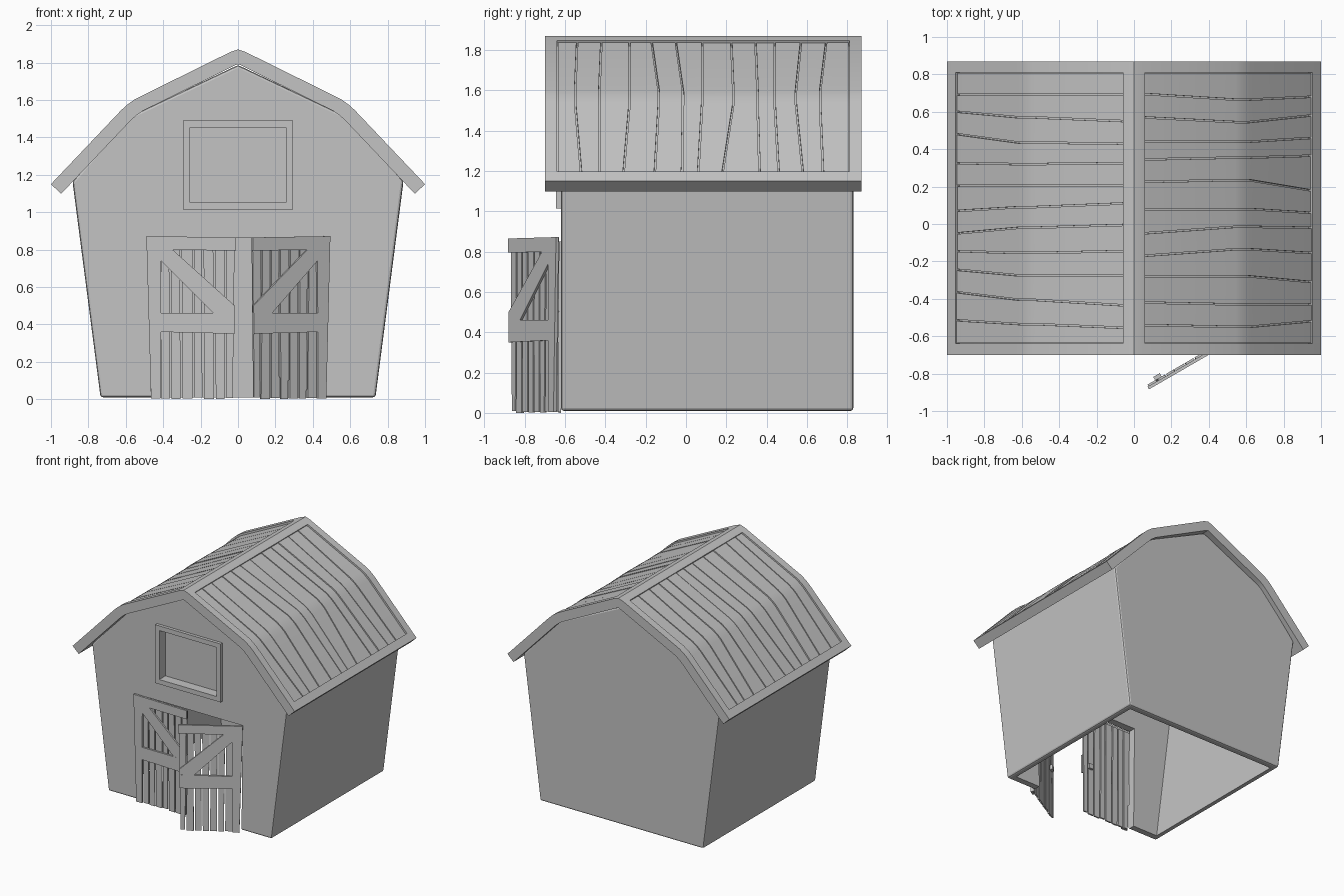
import bpy, bmesh, math, random
from mathutils import Vector

if "Cube" in bpy.data.objects:
    bpy.data.objects.remove(bpy.data.objects["Cube"])

random.seed(4)
grey = bpy.data.materials.new("plain_grey")
grey.diffuse_color = (0.55, 0.55, 0.55, 1)
grey.use_nodes = True
grey.node_tree.nodes["Principled BSDF"].inputs["Base Color"].default_value = grey.diffuse_color


def finish(name, bm, smooth=False):
    bmesh.ops.recalc_face_normals(bm, faces=bm.faces)
    me = bpy.data.meshes.new(name)
    bm.to_mesh(me)
    bm.free()
    me.materials.append(grey)
    ob = bpy.data.objects.new(name, me)
    bpy.context.collection.objects.link(ob)
    if smooth:
        bpy.ops.object.select_all(action='DESELECT')
        ob.select_set(True)
        bpy.context.view_layer.objects.active = ob
        bpy.ops.object.shade_smooth_by_angle(angle=math.radians(30))
    return ob


def loft(bm, rings):
    """Solid through a list of equally long closed rings."""
    rs = [[bm.verts.new(p) for p in r] for r in rings]
    n = len(rs[0])
    for a, b in zip(rs, rs[1:]):
        for i in range(n):
            j = (i + 1) % n
            bm.faces.new((a[i], a[j], b[j], b[i]))
    bm.faces.new(rs[0])
    bm.faces.new(rs[-1])


def prism(name, half, y0, y1):
    """Symmetric outline in x and z, extruded along y."""
    pts = half + [(-x, z) for x, z in reversed(half) if x > 0]
    bm = bmesh.new()
    loft(bm, [[(x, y, z) for x, z in pts] for y in (y0, y1)])
    return finish(name, bm)


def box(bm, x0, x1, y0, y1, z0, z1):
    loft(bm, [[(x0, y, z0), (x1, y, z0), (x1, y, z1), (x0, y, z1)] for y in (y0, y1)])


# barn walls: bevelled shell, open underneath, with door and window openings
walls = prism("barn_walls", [(0.735, 0.01), (0.885, 1.165), (0.595, 1.505), (0, 1.787)],
              -0.62, 0.83)
bev = walls.modifiers.new("soft_edges", 'BEVEL')
bev.width = 0.014
bev.segments = 2
bev.limit_method = 'ANGLE'
bev.angle_limit = math.radians(40)

cutters = [
    prism("inside_cutter", [(0.68, -0.1), (0.835, 1.15), (0.56, 1.465), (0, 1.73)], -0.56, 0.78),
    prism("door_cutter", [(0.465, -0.1), (0.475, 0.865)], -0.8, -0.45),
    prism("window_cutter", [(0.262, 1.05), (0.262, 1.455)], -0.8, -0.45),
]
for c in cutters:
    mod = walls.modifiers.new(c.name, 'BOOLEAN')
    mod.operation = 'DIFFERENCE'
    mod.solver = 'EXACT'
    mod.object = c
    c.hide_render = True
    c.hide_set(True)

# window frame and recessed pane
bm = bmesh.new()
for s in (-1, 1):
    x0, x1 = sorted((s * 0.257, s * 0.295))
    box(bm, x0, x1, -0.645, -0.6, 1.015, 1.49)
for z0, z1 in ((1.015, 1.053), (1.452, 1.49)):
    box(bm, -0.257, 0.257, -0.645, -0.6, z0, z1)
finish("window_frame", bm)
bm = bmesh.new()
box(bm, -0.28, 0.28, -0.56, -0.552, 1.03, 1.475)
finish("window_pane", bm)

# roof outline, right eave to ridge
BEND = [(0.625, 1.545), (0.592, 1.575), (0.55, 1.605)]
RIGHT = [(1.0, 1.15)] + BEND + [(0.04, 1.857), (0, 1.87)]
FULL = RIGHT + [(-x, z) for x, z in reversed(RIGHT[:-1])]
PANEL = [(0.955, 1.197)] + BEND + [(0.06, 1.847)]
FRONT, BACK = -0.70, 0.87
IN_FRONT, IN_BACK = -0.64, 0.81


def normals(path):
    """Outward mitred normals along an outline running right to left."""
    p = [Vector(q) for q in path]
    seg = [Vector(((b - a).y, -(b - a).x)).normalized() for a, b in zip(p, p[1:])]
    out = [seg[0]]
    for a, b in zip(seg, seg[1:]):
        m = (a + b).normalized()
        out.append(m / m.dot(a))
    return out + [seg[-1]]


def sheet(bm, path, lo, hi, top, bottom, side=1):
    """Strip following the roof, between depths top and bottom."""
    rings = []
    for (x, z), n, y0, y1 in zip(path, normals(path), lo, hi):
        t = (side * (x - n.x * top), z - n.y * top)
        b = (side * (x - n.x * bottom), z - n.y * bottom)
        rings.append([(t[0], y0, t[1]), (t[0], y1, t[1]), (b[0], y1, b[1]), (b[0], y0, b[1])])
    loft(bm, rings)


def band(bm, path, y0, y1, top, bottom, side=1):
    sheet(bm, path, [y0] * len(path), [y1] * len(path), top, bottom, side)


# roof deck and raised border
bm = bmesh.new()
band(bm, FULL, IN_FRONT, IN_BACK, 0.03, 0.075)
band(bm, FULL, FRONT, IN_FRONT, 0, 0.075)
band(bm, FULL, IN_BACK, BACK, 0, 0.075)
band(bm, [(0.06, 1.847), (0.04, 1.857), (0, 1.87), (-0.04, 1.857), (-0.06, 1.847)],
     IN_FRONT, IN_BACK, 0, 0.03)
for s in (-1, 1):
    band(bm, [(1.0, 1.15), (0.955, 1.197)], IN_FRONT, IN_BACK, 0, 0.03, s)
finish("roof_frame", bm, True)

# crooked roof planks; each seam gives y at eave, bend and ridge
SEAMS = {
    1: [(-.52, -.55, -.54), (-.43, -.43, -.42), (-.31, -.28, -.28), (-.155, -.135, -.17),
        (-.02, -.015, -.05), (.06, .08, .08), (.18, .235, .225), (.365, .355, .345),
        (.46, .44, .44), (.58, .545, .57), (.68, .665, .695)],
    -1: [(-.515, -.535, -.555), (-.365, -.405, -.435), (-.245, -.275, -.275),
         (-.145, -.155, -.145), (-.05, -.02, -.005), (.07, .09, .11), (.205, .205, .205),
         (.325, .32, .325), (.48, .435, .43), (.60, .57, .55), (.69, .69, .69)],
}
for side, label in ((1, "right"), (-1, "left")):
    bm = bmesh.new()
    seams = [(IN_FRONT,) * 3] + SEAMS[side] + [(IN_BACK,) * 3]
    for a, b in zip(seams, seams[1:]):
        lo = [a[i] + 0.004 for i in (0, 1, 1, 1, 2)]
        hi = [b[i] - 0.004 for i in (0, 1, 1, 1, 2)]
        sheet(bm, PANEL, lo, hi, 0.012 + random.uniform(-0.003, 0.003), 0.031, side)
    finish(label + "_roof_planks", bm, True)


def door(name, hinge, along, out):
    """Door in hinge coordinates: u along its width, d outward, z up."""
    hinge, along, out = Vector(hinge), Vector(along), Vector(out)

    def slab(bm, poly, d0, d1):
        rings = []
        for d in (d0, d1):
            rings.append([hinge + along * u + out * d + Vector((0, 0, z)) for u, z in poly])
        loft(bm, rings)

    # upright planks with narrow gaps
    bm = bmesh.new()
    count, width = 8, 0.462
    cuts = [(i * width / count + random.uniform(-.006, .006),
             i * width / count + random.uniform(-.006, .006)) for i in range(count + 1)]
    cuts[0], cuts[-1] = (0.012, -0.01), (width - 0.01, width)
    for a, b in zip(cuts, cuts[1:]):
        z0 = random.uniform(0, 0.012)
        slab(bm, [(a[0] + .005, z0), (b[0] - .005, z0), (b[1] - .005, .85), (a[1] + .005, .85)],
             0, 0.012)
    finish(name + "_planks", bm)

    # hinge stile, rails and diagonal brace
    bm = bmesh.new()
    slab(bm, [(0.01, 0.005), (0.06, 0.005), (0.065, 0.80), (-0.013, 0.80)], 0.01, 0.026)
    slab(bm, [(-0.013, 0.80), (0.463, 0.795), (0.463, 0.865), (-0.015, 0.872)], 0.01, 0.026)
    slab(bm, [(0.06, 0.36), (0.455, 0.35), (0.458, 0.46), (0.062, 0.46)], 0.01, 0.026)
    slab(bm, [(0.064, 0.74), (0.345, 0.46), (0.458, 0.46), (0.458, 0.50), (0.125, 0.80),
              (0.064, 0.80)], 0.01, 0.025)
    finish(name + "_frame", bm)

    # small latch block on the inner face
    bm = bmesh.new()
    slab(bm, [(0.37, 0.39), (0.41, 0.39), (0.41, 0.43), (0.37, 0.43)], -0.02, 0.002)
    finish(name + "_latch", bm)


ang = math.radians(30)
door("left_door", (-0.475, -0.62, 0), (1, 0, 0), (0, -1, 0))
door("right_door", (0.468, -0.63, 0), (-math.cos(ang), -math.sin(ang), 0),
     (math.sin(ang), -math.cos(ang), 0))
